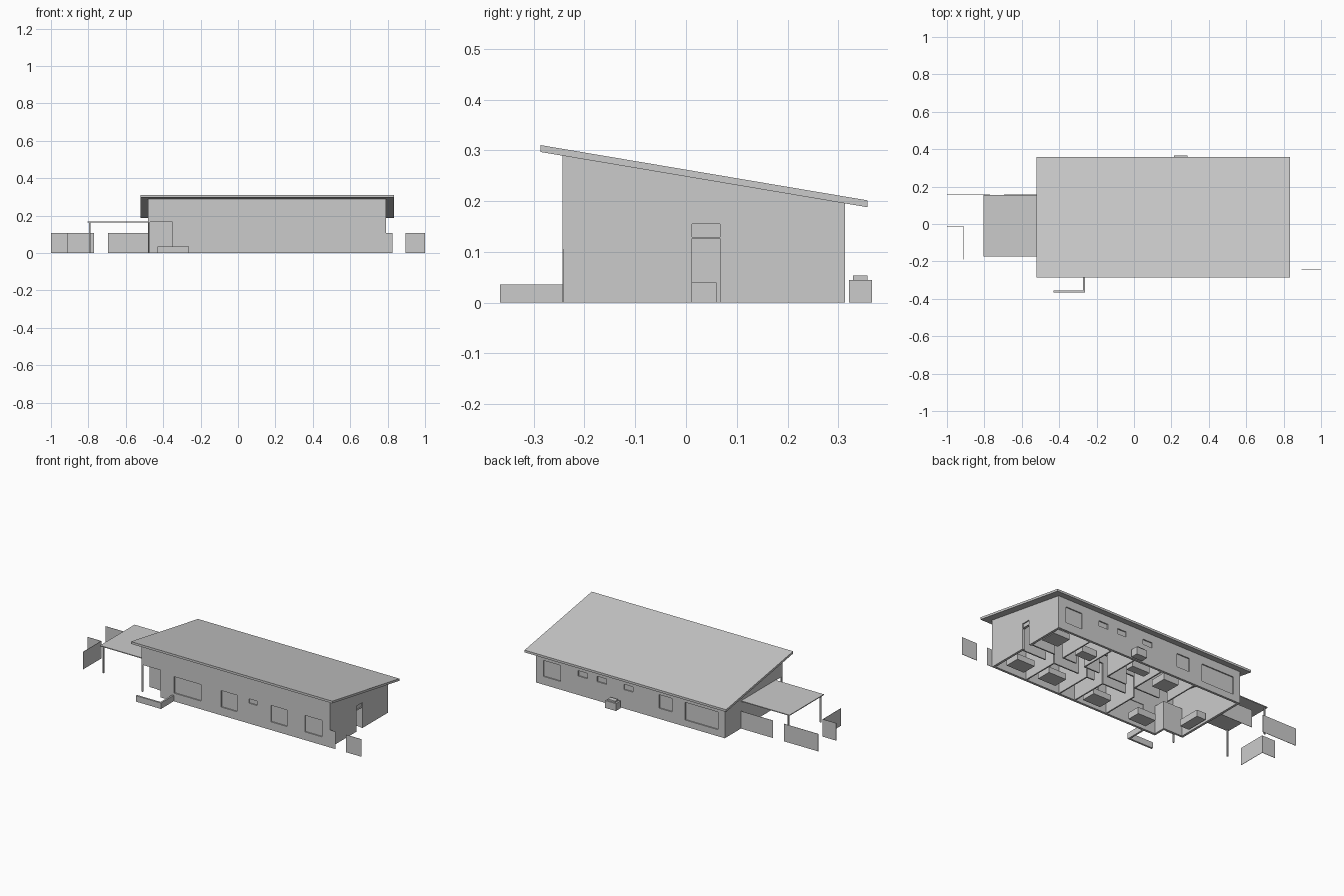
import bpy, bmesh

if "Cube" in bpy.data.objects:
    bpy.data.objects.remove(bpy.data.objects["Cube"])

X0, X1, Y0, Y1 = -0.48, 0.79, -0.243, 0.313   # outer wall footprint
T = 0.014                                      # wall thickness


def roof_z(y):
    """Height of the sloping roof underside."""
    return 0.297 - 0.169 * (y + 0.287)


def add_mesh(name, bm):
    bmesh.ops.recalc_face_normals(bm, faces=bm.faces)
    me = bpy.data.meshes.new(name)
    bm.to_mesh(me)
    bm.free()
    ob = bpy.data.objects.new(name, me)
    bpy.context.collection.objects.link(ob)
    return ob


def boxes(name, items):
    """One object from boxes given as (x0, x1, y0, y1, z0, z1)."""
    bm = bmesh.new()
    for x0, x1, y0, y1, z0, z1 in items:
        vs = bmesh.ops.create_cube(bm, size=1)['verts']
        for v in vs:
            v.co.x = x0 if v.co.x < 0 else x1
            v.co.y = y0 if v.co.y < 0 else y1
            v.co.z = z0 if v.co.z < 0 else z1
    return add_mesh(name, bm)


def prism(name, profile, x0, x1):
    """Extrude a (y, z) profile along x."""
    bm = bmesh.new()
    f = bm.faces.new([bm.verts.new((x0, y, z)) for y, z in profile])
    r = bmesh.ops.extrude_face_region(bm, geom=[f])
    bmesh.ops.translate(bm, vec=(x1 - x0, 0, 0),
                        verts=[g for g in r['geom'] if isinstance(g, bmesh.types.BMVert)])
    return add_mesh(name, bm)


def cut(target, cutter):
    cutter.hide_render = True
    mod = target.modifiers.new("cut", 'BOOLEAN')
    mod.object = cutter
    mod.operation = 'DIFFERENCE'
    mod.solver = 'EXACT'
    bpy.context.view_layer.objects.active = target
    bpy.ops.object.modifier_apply(modifier=mod.name)
    bpy.data.objects.remove(cutter)


# Window openings: x0, x1, z0, z1
front = [(-0.26, -0.08, 0.05, 0.15), (0.056, 0.164, 0.05, 0.15), (0.244, 0.298, 0.124, 0.15),
         (0.392, 0.50, 0.05, 0.15), (0.62, 0.734, 0.05, 0.15)]
back = [(0.626, 0.74, 0.05, 0.147), (0.445, 0.507, 0.115, 0.147), (0.317, 0.379, 0.115, 0.147),
        (0.136, 0.198, 0.115, 0.147), (-0.125, -0.038, 0.065, 0.147), (-0.434, -0.213, 0.04, 0.147)]
door = (0.012, 0.067)

# Outer walls: sloped-top shell with openings and a recessed corner porch
walls = prism("outer_walls", [(Y0, 0), (Y1, 0), (Y1, roof_z(Y1)), (Y0, roof_z(Y0))], X0, X1)
cut(walls, boxes("void", [(X0 + T, X1 - T, Y0 + T, Y1 - T, -0.1, 0.5)]))
holes = [(a, b, Y0 - 0.03, Y0 + 0.03, c, d) for a, b, c, d in front]
holes += [(a, b, Y1 - 0.03, Y1 + 0.03, c, d) for a, b, c, d in back]
holes += [(X1 - 0.03, X1 + 0.03, *door, -0.05, 0.126), (X1 - 0.03, X1 + 0.03, *door, 0.129, 0.155)]
holes += [(X0 - 0.05, -0.35, Y0 - 0.05, -0.167, -0.05, 0.165)]
cut(walls, boxes("openings", holes))

# Window panes set back in the reveals, and the transom over the side door
panes = [(a, b, Y0 + 0.007, Y0 + 0.010, c, d) for a, b, c, d in front]
panes += [(a, b, Y1 - 0.010, Y1 - 0.007, c, d) for a, b, c, d in back]
panes += [(X1 - 0.010, X1 - 0.007, *door, 0.129, 0.155)]
boxes("window_panes", panes)

# Sloping roof slab
ye, yb, rt = -0.287, 0.358, 0.0135
prism("roof", [(ye, roof_z(ye)), (yb, roof_z(yb)), (yb, roof_z(yb) + rt), (ye, roof_z(ye) + rt)],
      -0.52, 0.835)

# Corner porch: back wall, side wall, ceiling, entrance door
boxes("porch_walls", [(X0, -0.35, -0.167, -0.155, 0, 0.17),
                      (-0.35, -0.338, Y0 + T, -0.155, 0, 0.17)])
boxes("porch_ceiling", [(X0 + 0.002, -0.34, Y0 + 0.002, -0.155, 0.165, 0.169)])
boxes("entrance_door", [(-0.425, -0.365, -0.171, -0.165, 0, 0.14)])

# Carport canopy and posts
boxes("canopy", [(-0.805, X0, -0.175, 0.156, 0.163, 0.168)])
r = 0.004
boxes("posts", [(x - r, x + r, y - r, y + r, 0, 0.165)
                for x, y in [(-0.792, -0.163), (-0.792, 0.146), (-0.475, -0.238)]])

# Low L-shaped planter wall
boxes("planter_wall", [(-0.43, -0.262, -0.366, -0.355, 0, 0.036),
                       (-0.273, -0.262, -0.355, Y0, 0, 0.036)])

# Outdoor cooling unit
boxes("cooling_unit", [(0.215, 0.287, 0.321, 0.366, 0, 0.045),
                       (0.226, 0.276, 0.329, 0.358, 0.045, 0.054)])

# Thin fence panels
h, t = 0.106, 0.001
boxes("fence_panels", [(a, b, y - t, y + t, 0, h) for a, b, y in
                       [(-1, -0.77, 0.157), (-0.695, X0, 0.157), (-1, -0.91, -0.015),
                        (X1, 0.825, Y0 + t), (0.895, 1, Y0 + t)]]
      + [(-0.91 - t, -0.91 + t, -0.19, -0.015, 0, h)])

# Interior partitions: corridor walls with door gaps, then room dividers
W, H = 0.004, 0.19
rooms_front = [0.0, 0.22, 0.33, 0.56, X1 - T]
rooms_back = [-0.17, 0.06, 0.25, 0.41, 0.56, X1 - T]
inner = []
for xs, yc, ya, yz in [(rooms_front, 0.0, Y0 + T, 0.0), (rooms_back, 0.076, 0.076, Y1 - T)]:
    for a, b in zip(xs, xs[1:]):
        inner.append((a - W, a + W, ya, yz, 0, H))
        inner.append((a + 0.06, b, yc - W, yc + W, 0, H))
        inner.append((a, a + 0.06, yc - W, yc + W, 0.126, H))
boxes("partition_walls", inner)

# Simple furniture blocks: beds, cabinets, table, sofa
boxes("furniture", [(0.66, 0.77, 0.15, 0.25, 0, 0.035), (0.62, 0.74, -0.18, -0.09, 0, 0.035),
                    (0.40, 0.52, -0.18, -0.09, 0, 0.035), (0.43, 0.53, 0.14, 0.2, 0, 0.04),
                    (0.07, 0.19, -0.2, -0.11, 0, 0.035), (0.1, 0.22, 0.2, 0.25, 0, 0.04),
                    (-0.1, 0.0, 0.15, 0.25, 0, 0.04), (-0.25, -0.13, -0.2, -0.12, 0, 0.04),
                    (-0.45, -0.39, -0.08, 0.06, 0, 0.04)])
